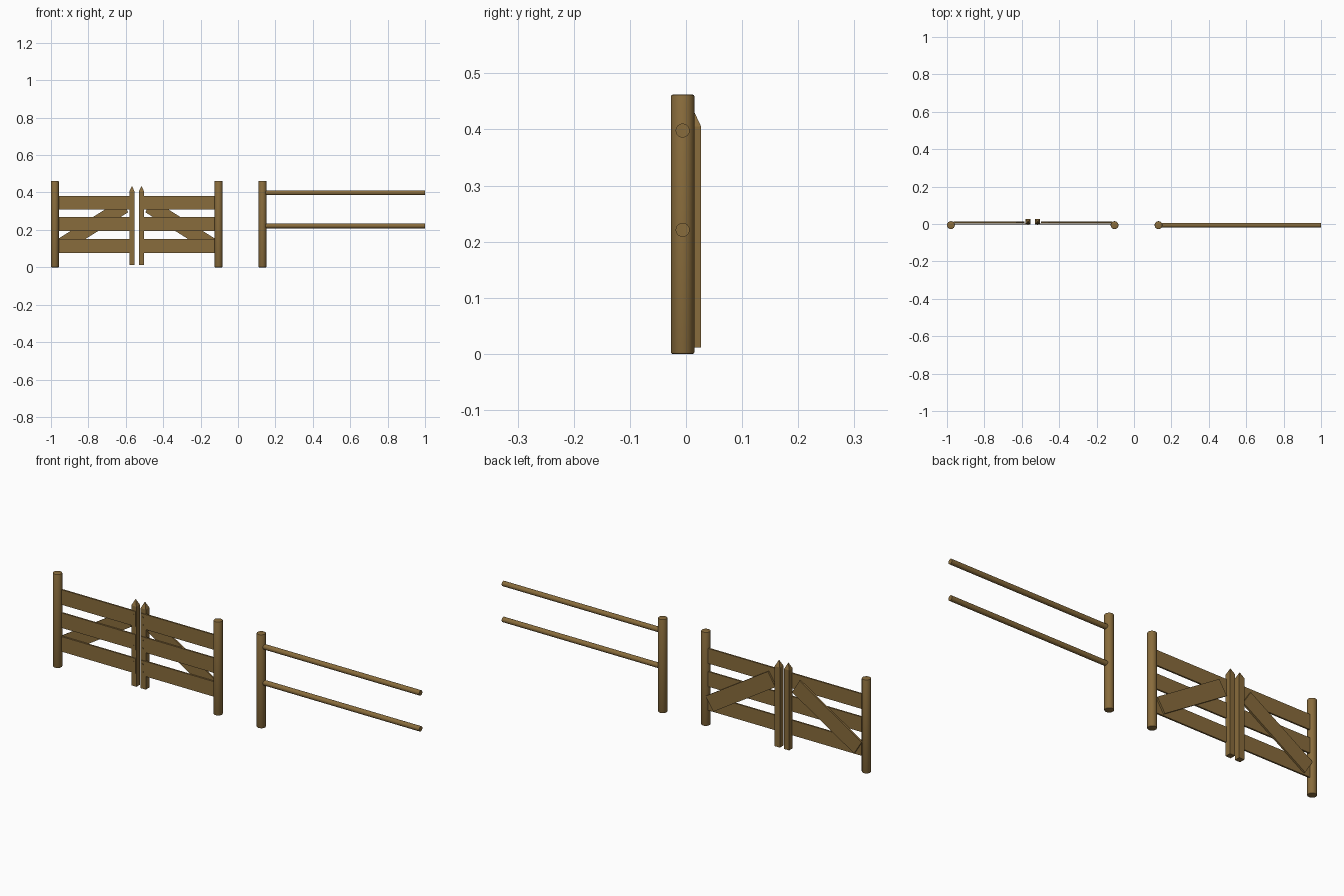
import bpy, bmesh, math
from mathutils import Matrix

cube = bpy.data.objects.get("Cube")
if cube:
    bpy.data.objects.remove(cube, do_unlink=True)


def make_material(name, colour):
    mat = bpy.data.materials.new(name)
    mat.use_nodes = True
    mat.diffuse_color = colour
    mat.node_tree.nodes["Principled BSDF"].inputs["Base Color"].default_value = colour
    return mat


WOOD = make_material("brown wood", (0.25, 0.15, 0.045, 1))
POST_Y = -0.006
GATE_X = -0.5415      # middle of the double gate


def finish(bm, name):
    bmesh.ops.recalc_face_normals(bm, faces=bm.faces)
    mesh = bpy.data.meshes.new(name)
    bm.to_mesh(mesh)
    bm.free()
    mesh.materials.append(WOOD)
    obj = bpy.data.objects.new(name, mesh)
    bpy.context.collection.objects.link(obj)
    return obj


def rod(name, centre, radius, length, axis="Z", segments=24, bevel=0.0):
    turn = {"X": Matrix.Rotation(math.pi / 2, 4, "Y"),
            "Y": Matrix.Rotation(math.pi / 2, 4, "X"),
            "Z": Matrix.Identity(4)}[axis]
    bm = bmesh.new()
    bmesh.ops.create_cone(bm, cap_ends=True, segments=segments, radius1=radius,
                          radius2=radius, depth=length,
                          matrix=Matrix.Translation(centre) @ turn)
    if bevel:
        rims = [e for e in bm.edges if any(len(f.verts) > 4 for f in e.link_faces)]
        bmesh.ops.bevel(bm, geom=rims, offset=bevel, segments=2, profile=0.5,
                        affect="EDGES")
    obj = finish(bm, name)
    bpy.ops.object.select_all(action="DESELECT")
    obj.select_set(True)
    bpy.context.view_layer.objects.active = obj
    bpy.ops.object.shade_smooth_by_angle(angle=math.radians(40))
    return obj


def plank(name, centre, size, tilt=0.0):
    bm = bmesh.new()
    bmesh.ops.create_cube(bm, size=1, matrix=Matrix.Translation(centre)
                          @ Matrix.Rotation(tilt, 4, "Y")
                          @ Matrix.Diagonal((*size, 1)))
    return finish(bm, name)


def picket(name, x, y, width, bottom, shoulder, tip):
    plank_mid = (bottom + shoulder) / 2
    bm = bmesh.new()
    bmesh.ops.create_cube(bm, size=1, matrix=Matrix.Translation((x, y, plank_mid))
                          @ Matrix.Diagonal((width, width, shoulder - bottom, 1)))
    top = max(bm.faces, key=lambda f: f.calc_center_median().z)
    peak = bmesh.ops.poke(bm, faces=[top])["verts"][0]
    peak.co.z = tip
    return finish(bm, name)


# Round posts
for name, x in (("gate_post_right", -0.979), ("gate_post_left", -0.104),
                ("fence_post", 0.131)):
    rod(name, (x, POST_Y, 0.231), 0.021, 0.462, bevel=0.003)

# Round fence rails
for name, z in (("lower_rail", 0.221), ("upper_rail", 0.398)):
    rod(name, (0.565, POST_Y, z), 0.0125, 0.87, axis="X")

# Two mirrored gate leaves
for side, sign in (("right", -1), ("left", 1)):
    picket("picket_" + side, GATE_X + sign * 0.0255, 0.013, 0.028, 0.011, 0.405, 0.435)
    for level, z in (("low", 0.114), ("middle", 0.231), ("high", 0.345)):
        plank(f"board_{level}_{side}", (GATE_X + sign * 0.225, 0.0, z),
              (0.424, 0.008, 0.074))
        for dz in (-0.019, 0.019):
            rod(f"nail_{level}_{side}", (GATE_X + sign * 0.0255, -0.004, z + dz),
                0.0035, 0.003, axis="Y", segments=8)
    plank("brace_" + side, (GATE_X + sign * 0.235, 0.009, 0.222),
          (0.399, 0.009, 0.078), tilt=sign * math.radians(32))
